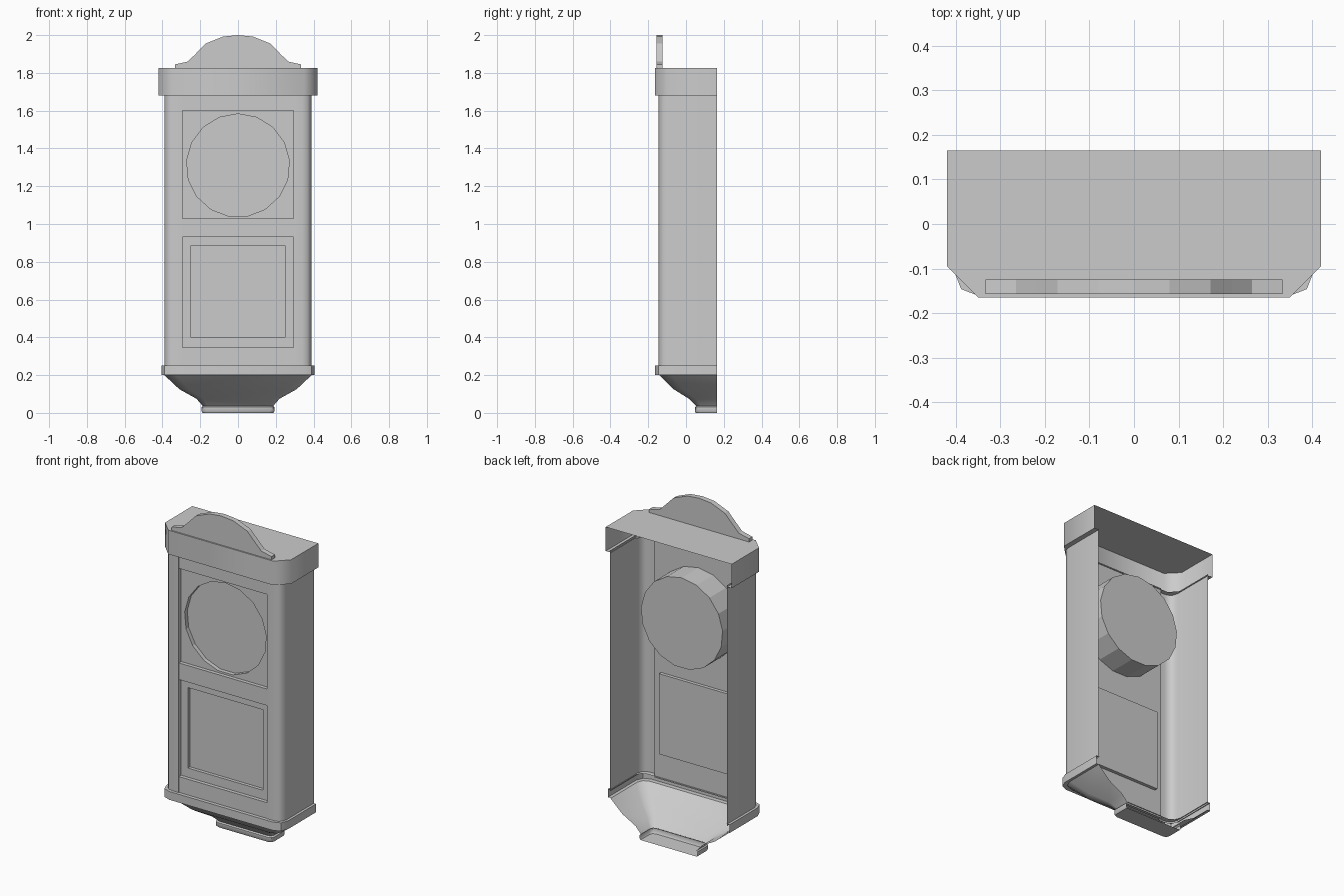
import bpy, bmesh, math

cube = bpy.data.objects.get("Cube")
if cube:
    bpy.data.objects.remove(cube)

grey = bpy.data.materials.new("plain grey")
grey.use_nodes = True
grey.diffuse_color = (0.6, 0.6, 0.6, 1)
bsdf = next(n for n in grey.node_tree.nodes if n.type == 'BSDF_PRINCIPLED')
bsdf.inputs["Base Color"].default_value = (0.6, 0.6, 0.6, 1)

BACK = 0.165       # open back of the case
PANEL = -0.12      # front panel depth
PILLAR = -0.145    # front of the corner pillars


def finish(bm, name, angle=0):
    bmesh.ops.remove_doubles(bm, verts=bm.verts, dist=0.0001)
    bmesh.ops.recalc_face_normals(bm, faces=bm.faces)
    mesh = bpy.data.meshes.new(name)
    bm.to_mesh(mesh)
    bm.free()
    mesh.materials.append(grey)
    obj = bpy.data.objects.new(name, mesh)
    bpy.context.collection.objects.link(obj)
    if angle:
        bpy.ops.object.select_all(action='DESELECT')
        obj.select_set(True)
        bpy.context.view_layer.objects.active = obj
        bpy.ops.object.shade_smooth_by_angle(angle=math.radians(angle))
    return obj


def outline(w, front, c, bulge):
    """U-shaped plan, open at the back, with softened front corners."""
    half = [(w, BACK), (w, front + c)]
    if bulge:
        half.append((w - c * 0.28, front + c * 0.28))
    half.append((w - c, front))
    return half + [(-x, y) for x, y in reversed(half)]


def bridge(bm, a, b, closed=False):
    n = len(a)
    for i in range(n if closed else n - 1):
        j = (i + 1) % n
        bm.faces.new((a[i], a[j], b[j], b[i]))


def shell(name, levels, bulge=True, cap=False, angle=40):
    """Stack plans given as (z, half width, front, corner)."""
    bm = bmesh.new()
    rings = [[bm.verts.new((x, y, z)) for x, y in outline(w, f, c, bulge)]
             for z, w, f, c in levels]
    for a, b in zip(rings, rings[1:]):
        bridge(bm, a, b)
    if cap:
        bm.faces.new(rings[-1])
    return finish(bm, name, angle)


def box(name, x, y0, y1, z0, z1):
    bm = bmesh.new()
    bmesh.ops.create_cube(bm, size=1)
    for v in bm.verts:
        v.co = (v.co.x * 2 * x, (y0 + y1) / 2 + v.co.y * (y1 - y0),
                (z0 + z1) / 2 + v.co.z * (z1 - z0))
    return finish(bm, name)


def rect(x, z0, z1):
    return [(-x, z0), (x, z0), (x, z1), (-x, z1)]


def loop(bm, pts, y):
    return [bm.verts.new((x, y, z)) for x, z in pts]


def panel(name, frame, hole):
    """Flat sheet with an opening."""
    bm = bmesh.new()
    edges = []
    for pts in (frame, hole):
        vs = loop(bm, pts, PANEL)
        edges += [bm.edges.new((vs[i - 1], vs[i])) for i in range(len(vs))]
    bmesh.ops.triangle_fill(bm, edges=edges, use_beauty=True)
    bmesh.ops.dissolve_limit(bm, angle_limit=0.01, verts=bm.verts, edges=bm.edges)
    return finish(bm, name)


def pocket(name, pts, depths, capped):
    """Tube through the panel, closed at the chosen depths."""
    bm = bmesh.new()
    rings = [loop(bm, pts, y) for y in depths]
    for a, b in zip(rings, rings[1:]):
        bridge(bm, a, b, True)
    for y, ring in zip(depths, rings):
        if y in capped:
            bm.faces.new(ring)
    return finish(bm, name)


# case walls with corner pillars returning to the panel
bm = bmesh.new()
half = [(0.39, BACK), (0.39, -0.095), (0.382, -0.122), (0.367, -0.138),
        (0.34, PILLAR), (0.295, PILLAR), (0.295, PANEL)]
for side in (1, -1):
    low, high = ([bm.verts.new((side * x, y, z)) for x, y in half]
                 for z in (0.24, 1.69))
    bridge(bm, low, high)
finish(bm, "case_walls", 40)

# front panels, dial and door window
dial = [(0.273 * math.sin(i * math.tau / 17), 1.31 + 0.273 * math.cos(i * math.tau / 17))
        for i in range(17)]
window = rect(0.25, 0.4, 0.885)
panel("upper_panel", rect(0.295, 0.98, 1.69), dial)
panel("lower_panel", rect(0.295, 0.24, 0.98), window)
pocket("dial", dial, (PANEL, -0.095, 0.04), (-0.095, 0.04))
pocket("door_window", window, (PANEL, -0.1), (-0.1,))

# cross rails
for name, z0, z1 in (("bottom_rail", 0.245, 0.345), ("middle_rail", 0.93, 1.03),
                     ("top_rail", 1.6, 1.685)):
    box(name, 0.295, -0.142, PANEL, z0, z1)

# cornice with its closed top
shell("cornice", [(1.68, 0.385, -0.115, 0.05), (1.68, 0.42, -0.165, 0.07),
                  (1.825, 0.42, -0.165, 0.07)], bulge=False, cap=True, angle=50)

# moulding under the case
shell("base_moulding", [(0.25, 0.385, -0.115, 0.05), (0.25, 0.405, -0.163, 0.06),
                        (0.2, 0.405, -0.163, 0.06), (0.2, 0.385, -0.135, 0.05)])

# tapering base
shell("tapered_base", [(0.2, 0.39, -0.14, 0.06), (0.125, 0.31, -0.065, 0.05),
                       (0.075, 0.22, 0.015, 0.035), (0.035, 0.185, 0.055, 0.025)])

# foot with its floor
shell("foot", [(0.037, 0.185, 0.055, 0.025), (0.03, 0.193, 0.047, 0.025),
               (0.008, 0.193, 0.047, 0.025), (0, 0.188, 0.052, 0.025)], cap=True)

# arched crest
right = [(0.333, 1.825), (0.333, 1.845), (0.265, 1.86), (0.22, 1.905),
         (0.172, 1.955), (0.08, 1.992)]
crest = right + [(0, 2)] + [(-x, z) for x, z in reversed(right)]
pocket("crest", crest, (-0.157, -0.125), (-0.157, -0.125))
